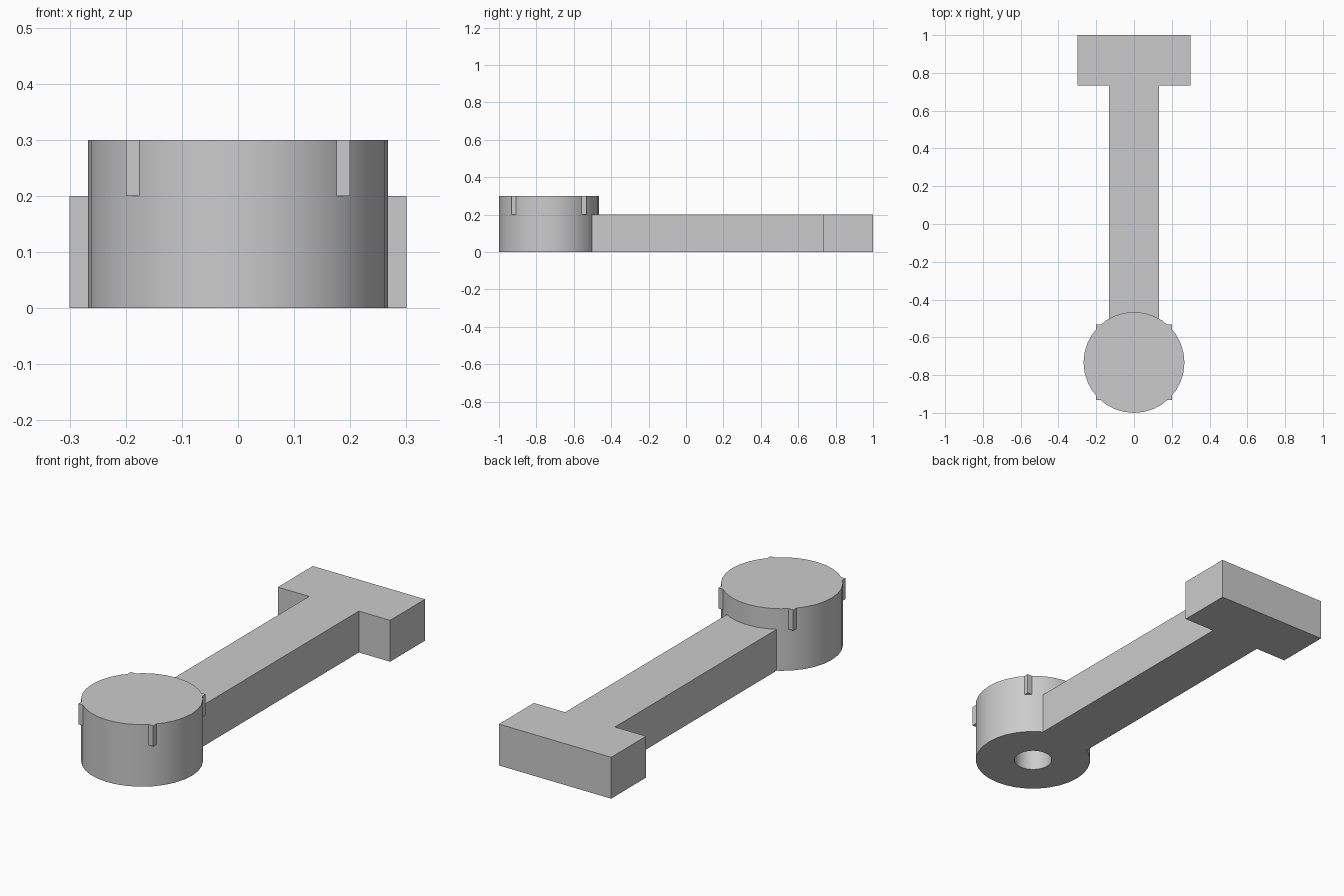
import bpy
import bmesh
import math

cube = bpy.data.objects.get("Cube")
if cube:
    bpy.data.objects.remove(cube, do_unlink=True)

HUB_Y = -0.733
HUB_R = 0.267
HUB_H = 0.3
BAR_H = 0.2

grey = bpy.data.materials.new("plain_grey")
grey.use_nodes = True
colour = (0.6, 0.6, 0.6, 1)
grey.diffuse_color = colour
grey.node_tree.nodes["Principled BSDF"].inputs["Base Color"].default_value = colour


def finish(name, bm, smooth=False):
    """Turn a bmesh into a named, coloured object."""
    bmesh.ops.recalc_face_normals(bm, faces=bm.faces)
    mesh = bpy.data.meshes.new(name)
    bm.to_mesh(mesh)
    bm.free()
    mesh.materials.append(grey)
    obj = bpy.data.objects.new(name, mesh)
    bpy.context.collection.objects.link(obj)
    if smooth:
        bpy.ops.object.select_all(action="DESELECT")
        obj.select_set(True)
        bpy.context.view_layer.objects.active = obj
        bpy.ops.object.shade_smooth_by_angle(angle=math.radians(30))
    return obj


def extrude_outline(name, outline, bottom, top):
    """Extrude a plan outline upward."""
    bm = bmesh.new()
    face = bm.faces.new([bm.verts.new((x, y, bottom)) for x, y in outline])
    result = bmesh.ops.extrude_face_region(bm, geom=[face], use_keep_orig=True)
    verts = [v for v in result["geom"] if isinstance(v, bmesh.types.BMVert)]
    bmesh.ops.translate(bm, verts=verts, vec=(0, 0, top - bottom))
    return finish(name, bm)


def lathe(name, profile, centre_y, steps):
    """Revolve a radius/height profile about a vertical axis."""
    bm = bmesh.new()
    verts = [bm.verts.new((r, centre_y, z)) for r, z in profile]
    edges = [bm.edges.new(pair) for pair in zip(verts, verts[1:])]
    bmesh.ops.spin(bm, geom=verts + edges, cent=(0, centre_y, 0),
                   axis=(0, 0, 1), angle=math.tau, steps=steps)
    bmesh.ops.remove_doubles(bm, verts=bm.verts, dist=0.0001)
    return finish(name, bm, smooth=True)


# T-shaped arm: narrow bar running into a wide end block
half = [(0.133, -0.51), (0.133, 0.733), (0.3, 0.733), (0.3, 1.0)]
extrude_outline("t_arm", half + [(-x, y) for x, y in reversed(half)], 0, BAR_H)

# Round hub with a blind socket in its underside
lathe("round_hub", [(0, BAR_H), (0.087, BAR_H), (0.087, 0), (HUB_R, 0),
                    (HUB_R, HUB_H), (0, HUB_H)], HUB_Y, 32)

# Four square lugs showing through the upper rim of the hub
for side, sx in (("left", 1), ("right", -1)):
    for end, sy in (("front", -1), ("back", 1)):
        corners = [(0.17, 0.17), (0.2, 0.17), (0.2, 0.2), (0.17, 0.2)]
        extrude_outline(f"{end}_{side}_lug",
                        [(sx * x, HUB_Y + sy * y) for x, y in corners],
                        BAR_H, HUB_H)
